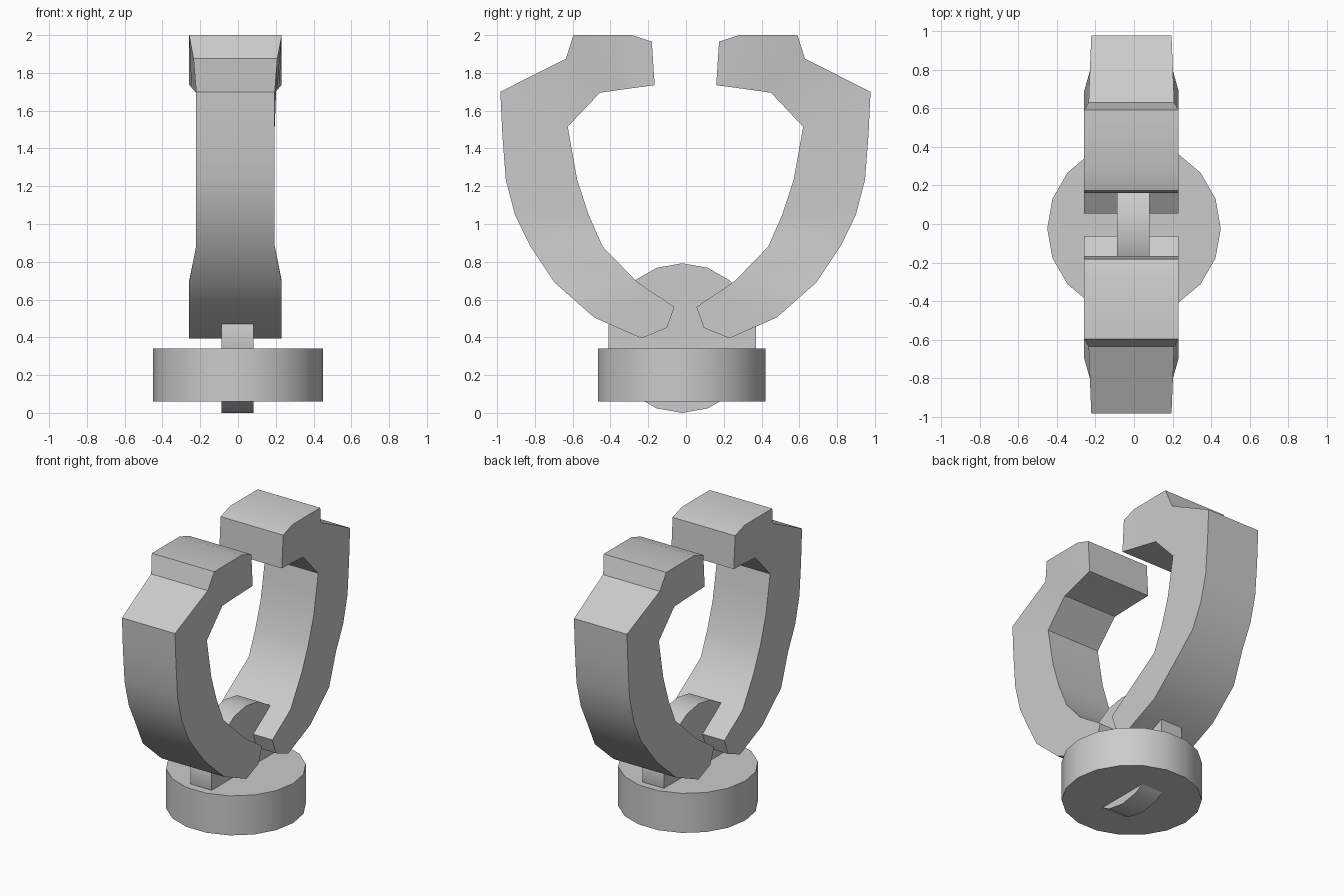
import bpy, bmesh
from math import radians, pi

if "Cube" in bpy.data.objects:
    bpy.data.objects.remove(bpy.data.objects["Cube"])

ARM_X = -0.0135     # centre of the arms across the width
MID_Y = -0.003      # mirror plane between the arms
W, N = 0.245, 0.208  # wide and narrow half widths

# inner y, z, half width / outer y, z, half width, from foot to tip
SECTIONS = [
    (.055, .56, W, .095, .45, W),
    (.12, .605, W, .23, .395, W),
    (.19, .65, W, .48, .505, W),
    (.26, .70, W, .69, .69, W),
    (.435, .88, N, .82, .885, N),
    (.51, 1.05, N, .90, 1.05, N),
    (.57, 1.235, N, .948, 1.235, N),
    (.60, 1.40, N, .966, 1.47, N),
    (.62, 1.515, N, .977, 1.70, N),
    (.45, 1.695, .21, .63, 1.875, .222),
    (.36, 1.708, .22, .59, 2.0, W),
    (.25, 1.723, .233, .28, 2.0, W),
    (.16, 1.735, W, .175, 1.965, W),
]


def smooth(ob):
    bpy.ops.object.select_all(action='DESELECT')
    ob.select_set(True)
    bpy.context.view_layer.objects.active = ob
    bpy.ops.object.shade_smooth_by_angle(angle=radians(30))


def disc(name, radius, depth, loc, rot):
    bpy.ops.mesh.primitive_cylinder_add(vertices=18, radius=radius, depth=depth,
                                        location=loc, rotation=rot)
    ob = bpy.context.object
    ob.name = name
    smooth(ob)


def arm(name, side):
    bm = bmesh.new()
    rings = []
    for yi, zi, wi, yo, zo, wo in SECTIONS:
        pts = [(-wi, yi, zi), (wi, yi, zi), (wo, yo, zo), (-wo, yo, zo)]
        rings.append([bm.verts.new((ARM_X + x, MID_Y + side * (y - MID_Y), z))
                      for x, y, z in pts])
    for a, b in zip(rings, rings[1:]):
        for i in range(4):
            j = (i + 1) % 4
            bm.faces.new((a[i], a[j], b[j], b[i]))
    bm.faces.new(rings[0])
    bm.faces.new(rings[-1])
    bmesh.ops.recalc_face_normals(bm, faces=bm.faces)
    me = bpy.data.meshes.new(name)
    bm.to_mesh(me)
    bm.free()
    ob = bpy.data.objects.new(name, me)
    bpy.context.collection.objects.link(ob)
    smooth(ob)


# round base, corner pointing along x
disc("base", 0.45, 0.28, (0, -0.023, 0.20), (0, 0, pi / 2))
# upright pivot disc through the base, corner pointing up
disc("pivot_disc", 0.396, 0.168, (-0.003, -0.02, 0.396), (pi / 2, 0, pi / 2))
# pair of curved clamp arms
arm("back_arm", 1)
arm("front_arm", -1)
